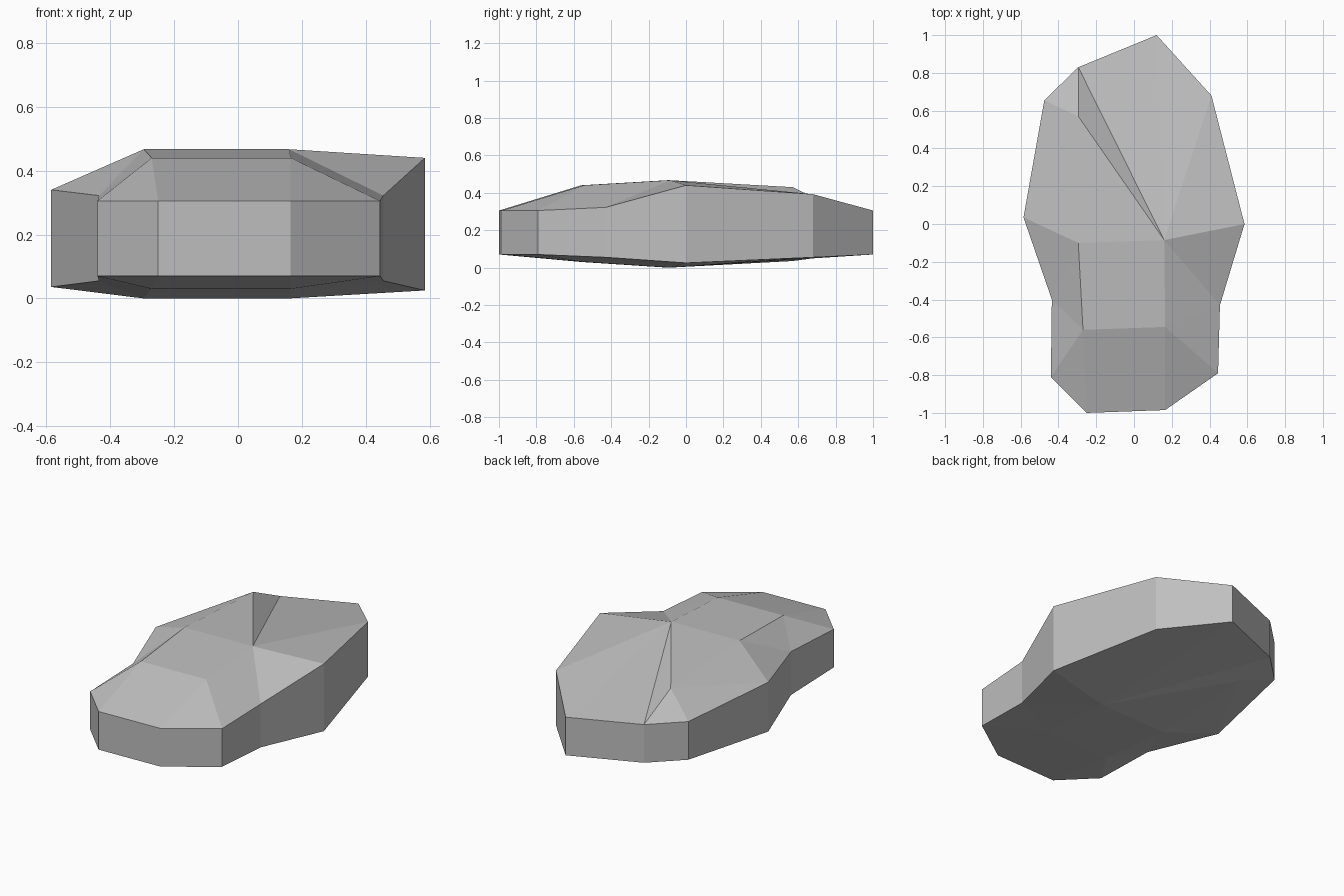
import bpy
import bmesh

# Remove the default object
default_cube = bpy.data.objects.get("Cube")
if default_cube:
    bpy.data.objects.remove(default_cube, do_unlink=True)


def make_material(name, colour):
    material = bpy.data.materials.new(name)
    material.use_nodes = True
    material.diffuse_color = colour
    material.node_tree.nodes["Principled BSDF"].inputs["Base Color"].default_value = colour
    return material


# Rim corners, counter-clockwise from the front: x, y, lower z, upper z
rim = {
    "A": (-.25, -1, .07, .305),
    "B": (.165, -.985, .07, .305),
    "C": (.445, -.79, .07, .305),
    "D": (.455, -.43, .055, .322),
    "E": (.585, 0, .025, .44),
    "F": (.41, .68, .055, .392),
    "G": (.12, 1, .07, .305),
    "H": (-.295, .83, .07, .305),
    "I": (-.475, .655, .07, .305),
    "J": (-.585, .035, .036, .34),
    "K": (-.435, -.4, .055, .322),
    "L": (-.44, -.81, .07, .305),
}

# Ridge points inside the rim, in the same layout
ridge = {
    "P": (-.27, -.56, .03, .44),
    "Q": (.165, -.545, .03, .44),
    "R": (-.295, -.1, 0, .467),
    "S": (.16, -.085, 0, .467),
    "T": (-.295, .57, .035, .43),
}

# Facets shared by the upper and lower caps, named by their corners
facets = ("PABQ LAP LPK KPR JKR QBC QCD QDS SDE "
          "PQSR SEF SFG SGH STH RST TRJ TJI THI").split()


def build_rock(name, material):
    bm = bmesh.new()
    points = {**rim, **ridge}
    lower = {key: bm.verts.new((x, y, low)) for key, (x, y, low, high) in points.items()}
    upper = {key: bm.verts.new((x, y, high)) for key, (x, y, low, high) in points.items()}

    # Faceted caps
    for layer in (lower, upper):
        for facet in facets:
            bm.faces.new([layer[key] for key in facet])

    # Upright walls around the rim
    keys = list(rim)
    for start, end in zip(keys, keys[1:] + keys[:1]):
        bm.faces.new((lower[start], lower[end], upper[end], upper[start]))

    bmesh.ops.recalc_face_normals(bm, faces=bm.faces)
    mesh = bpy.data.meshes.new(name)
    bm.to_mesh(mesh)
    bm.free()
    mesh.materials.append(material)
    rock = bpy.data.objects.new(name, mesh)
    bpy.context.collection.objects.link(rock)
    return rock


stone_grey = make_material("stone grey", (.52, .52, .52, 1))
build_rock("flat_rock", stone_grey)
